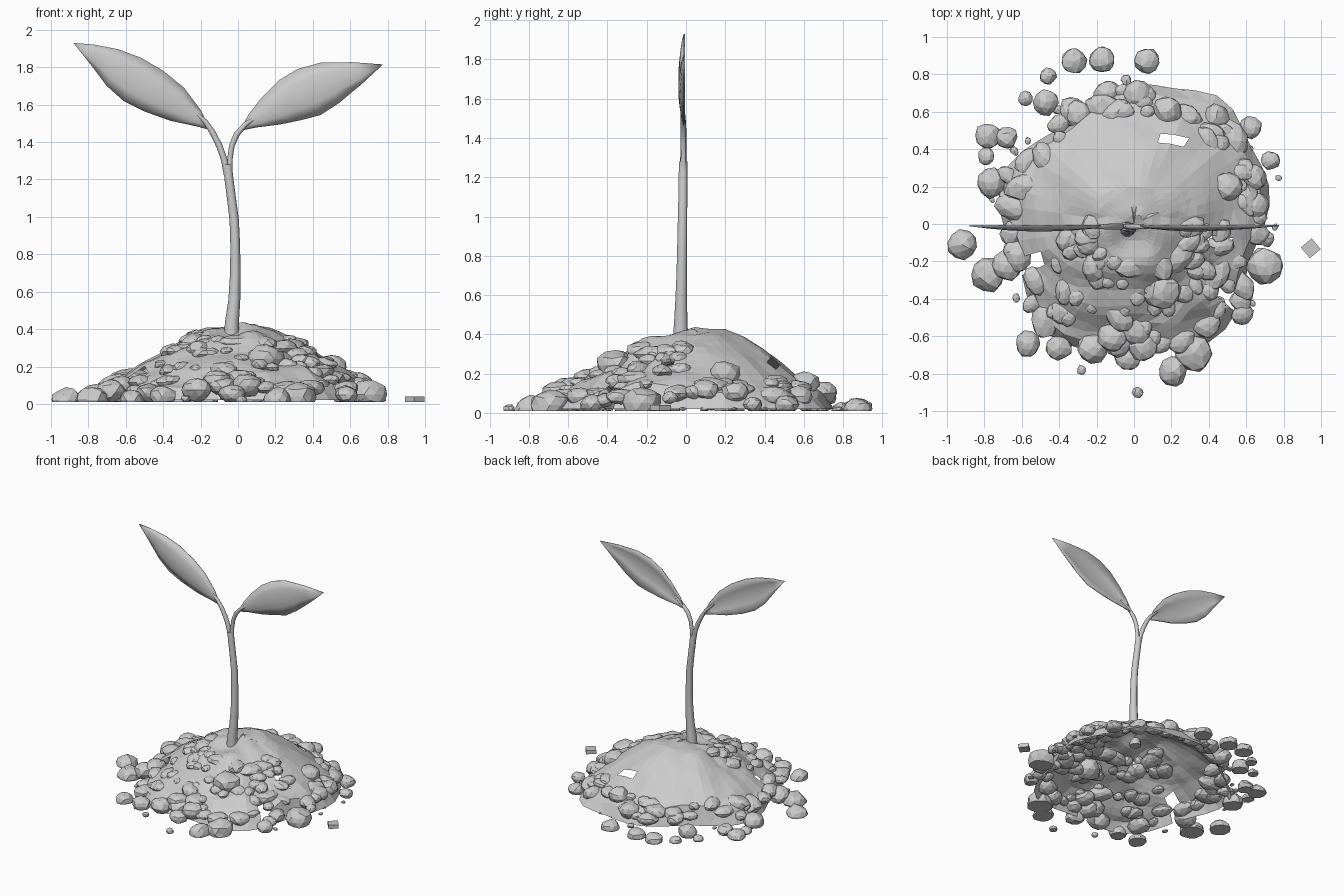
import bpy, bmesh, random
from math import sin, cos, pi, atan2, hypot, exp
from mathutils import Vector, Matrix, noise

if "Cube" in bpy.data.objects:
    bpy.data.objects.remove(bpy.data.objects["Cube"])

random.seed(7)
FLOOR = 0.01


def finish(name, bm, smooth=None):
    bmesh.ops.recalc_face_normals(bm, faces=bm.faces)
    me = bpy.data.meshes.new(name)
    bm.to_mesh(me)
    bm.free()
    ob = bpy.data.objects.new(name, me)
    bpy.context.collection.objects.link(ob)
    if smooth:
        bpy.ops.object.select_all(action='DESELECT')
        ob.select_set(True)
        bpy.context.view_layer.objects.active = ob
        bpy.ops.object.shade_smooth_by_angle(angle=smooth)
    return ob


def interp(pts, t):
    for (a, u), (b, v) in zip(pts, pts[1:]):
        if t <= b:
            return u + (v - u) * (t - a) / (b - a)
    return pts[-1][1]


PROFILE = [(0, .41), (.2, .395), (.4, .285), (.6, .155), (.75, .065), (.9, .012)]


def height(x, y):
    h = interp(PROFILE, hypot(x, y))
    return h * (1 + .12 * max(-1, min(1, y / .3)) * (hypot(x, y) > 0.01))


# soil mound: open-bottomed noisy dome with a ragged rim
bm = bmesh.new()
RINGS, SEGS = 15, 44
rows = []
for i in range(1, RINGS + 1):
    row = []
    for j in range(SEGS):
        a = 2 * pi * j / SEGS
        rim = .70 + .05 * sin(5 * a) + .17 * exp(-((a - .95) / .3) ** 2)
        r = rim * i / RINGS
        x, y = r * cos(a), r * sin(a)
        rough = .022 if y > .05 else .05
        z = height(x, y) + rough * noise.noise(Vector((x * 6, y * 6, 3)))
        if i == RINGS:
            z = .02
        row.append(bm.verts.new((x, y, max(z, .02))))
    rows.append(row)
top = bm.verts.new((0, 0, .41))
for j in range(SEGS):
    k = (j + 1) % SEGS
    bm.faces.new((top, rows[0][j], rows[0][k]))
    for p, q in zip(rows, rows[1:]):
        bm.faces.new((p[j], q[j], q[k], p[k]))
# gaps in the crust
GAPS = [(.21, .45, .05), (.5, -.38, .07), (-.02, -.6, .06), (.45, -.1, .05), (-.55, -.2, .05)]
gone = [f for f in bm.faces for (x, y, r) in GAPS
        if (f.calc_center_median().xy - Vector((x, y))).length < r]
bmesh.ops.delete(bm, geom=list(set(gone)), context='FACES')
bmesh.ops.triangulate(bm, faces=bm.faces)
finish("soil_mound", bm)


# clods: squashed faceted lumps, trimmed flat at ground level
def clod(bm, x, y, z, r, stretch=1.0, squash=.8, detail=2):
    part = bmesh.new()
    bmesh.ops.create_icosphere(part, subdivisions=detail, radius=r)
    spin = Matrix.Rotation(random.uniform(0, 2 * pi), 4, 'Z')
    off = Vector((x * 9, y * 9, r * 40))
    for v in part.verts:
        v.co *= 1 + .22 * noise.noise(v.co / r * 1.1 + off)
        v.co.x *= stretch
        v.co.z *= squash
        v.co = spin @ v.co + Vector((x, y, z))
    cut = bmesh.ops.bisect_plane(part, geom=part.verts[:] + part.edges[:] + part.faces[:],
                                 plane_co=(0, 0, FLOOR), plane_no=(0, 0, -1), clear_outer=True)
    edges = [e for e in cut['geom_cut'] if isinstance(e, bmesh.types.BMEdge)]
    if edges:
        bmesh.ops.holes_fill(part, edges=edges)
    me = bpy.data.meshes.new("tmp")
    part.to_mesh(me)
    part.free()
    bm.from_mesh(me)
    bpy.data.meshes.remove(me)


BIG = [(-.92, -.11, .08), (-.78, -.27, .09), (-.68, -.22, .08), (-.76, .22, .08), (-.78, .47, .07),
       (-.68, .46, .06), (-.79, .36, .045), (-.58, .67, .04), (-.47, .65, .07), (-.46, .79, .045),
       (-.32, .87, .07), (-.17, .88, .07), (.07, .87, .07), (.02, .69, .08), (.18, .6, .08),
       (.44, .57, .07), (.62, .51, .06), (.73, .34, .05), (.64, .25, .07), (.65, .1, .07),
       (.5, .2, .08), (.71, -.08, .04), (.7, -.23, .1), (.58, -.48, .06), (.32, -.69, .1),
       (.21, -.79, .08), (.05, -.65, .08), (-.12, -.6, .08), (-.22, -.66, .08), (-.4, -.66, .07),
       (-.57, -.64, .07), (.15, -.36, .1), (.02, -.9, .03), (-.28, -.78, .025)]
bm = bmesh.new()
for x, y, r in BIG:
    clod(bm, x, y, max(.02, height(x, y) - .15 * r), r)
finish("large_clods", bm)

bm = bmesh.new()
for n in range(105):
    # crowded front half, rim only at the back
    back = n % 3 == 0
    a = random.uniform(0, pi) if back else random.uniform(-pi, 0)
    d = random.uniform(.58, .72) if back else random.uniform(.22, .72)
    r = random.uniform(.035, .075)
    x, y = d * cos(a), d * sin(a)
    clod(bm, x, y, max(.02, height(x, y) - .35 * r), r, random.uniform(1, 1.6), .7)
finish("small_clods", bm)

# crumbs around the edge, plus one loose block
bm = bmesh.new()
for n in range(22):
    a, d = random.uniform(0, 2 * pi), random.uniform(.7, .82)
    clod(bm, d * cos(a), d * sin(a), .02, random.uniform(.015, .03), 1.3, .6, 1)
bmesh.ops.create_cube(bm, size=1, matrix=Matrix.Translation((.945, -.13, .026))
                      @ Matrix.Rotation(.7, 4, 'Z') @ Matrix.Diagonal((.075, .075, .03, 1)))
finish("crumbs", bm)


# stem and its two branches: tapering tubes along points (x, y, z, radius)
def tube(name, pts, sides=10):
    bm = bmesh.new()
    rings = []
    for i, (x, y, z, r) in enumerate(pts):
        a, b = pts[max(i - 1, 0)], pts[min(i + 1, len(pts) - 1)]
        tilt = atan2(b[0] - a[0], b[2] - a[2])
        rings.append([bm.verts.new((x + r * cos(t) * cos(tilt), y + r * sin(t),
                                    z - r * cos(t) * sin(tilt)))
                      for t in (2 * pi * k / sides for k in range(sides))])
    for p, q in zip(rings, rings[1:]):
        for k in range(sides):
            m = (k + 1) % sides
            bm.faces.new((p[k], p[m], q[m], q[k]))
    bm.faces.new(rings[0])
    bm.faces.new(rings[-1])
    finish(name, bm, .7)


tube("stem", [(-.035, -.027, .36, .042), (-.032, -.027, .44, .037), (-.02, -.025, .55, .032),
              (-.014, -.022, .7, .028), (-.015, -.02, .85, .026), (-.02, -.018, .98, .025),
              (-.035, -.016, 1.1, .024), (-.048, -.015, 1.2, .024), (-.056, -.014, 1.28, .022)])
tube("left_branch", [(-.057, -.014, 1.22, .018), (-.075, -.013, 1.31, .017), (-.1, -.013, 1.38, .017),
                     (-.135, -.014, 1.45, .016), (-.175, -.015, 1.51, .013), (-.24, -.018, 1.57, .006)])
tube("right_branch", [(-.045, -.014, 1.22, .016), (-.043, -.013, 1.31, .014), (-.033, -.013, 1.38, .015),
                      (-.008, -.014, 1.44, .016), (.04, -.015, 1.495, .013), (.11, -.018, 1.54, .006)])


# leaves: folded blade between an upper and a lower edge, joined at both ends
def leaf(name, upper, lower):
    bm = bmesh.new()
    grid = []
    n = len(upper)
    for i, (u, l) in enumerate(zip(upper, lower)):
        bulge = .028 * sin(pi * i / (n - 1))
        grid.append([bm.verts.new((u[0] + (l[0] - u[0]) * t, -.008 - bulge * (1 - (2 * t - 1) ** 2),
                                   u[1] + (l[1] - u[1]) * t)) for t in (0, .25, .5, .75, 1)])
    for p, q in zip(grid, grid[1:]):
        for k in range(4):
            bm.faces.new((p[k], p[k + 1], q[k + 1], q[k]))
    bmesh.ops.remove_doubles(bm, verts=bm.verts, dist=.0005)
    ob = finish(name, bm, .6)
    mod = ob.modifiers.new("thickness", 'SOLIDIFY')
    mod.thickness = .008
    mod.offset = 0


leaf("left_leaf",
     [(-.155, 1.475), (-.2, 1.57), (-.29, 1.69), (-.4, 1.78), (-.52, 1.85), (-.64, 1.895), (-.77, 1.92), (-.88, 1.93)],
     [(-.165, 1.47), (-.22, 1.485), (-.36, 1.515), (-.5, 1.565), (-.61, 1.62), (-.7, 1.7), (-.79, 1.82), (-.88, 1.93)])
leaf("right_leaf",
     [(.015, 1.47), (.06, 1.55), (.13, 1.64), (.22, 1.73), (.32, 1.79), (.44, 1.823), (.61, 1.826), (.775, 1.815)],
     [(.025, 1.465), (.1, 1.48), (.22, 1.495), (.33, 1.517), (.44, 1.545), (.54, 1.61), (.66, 1.71), (.775, 1.815)])
